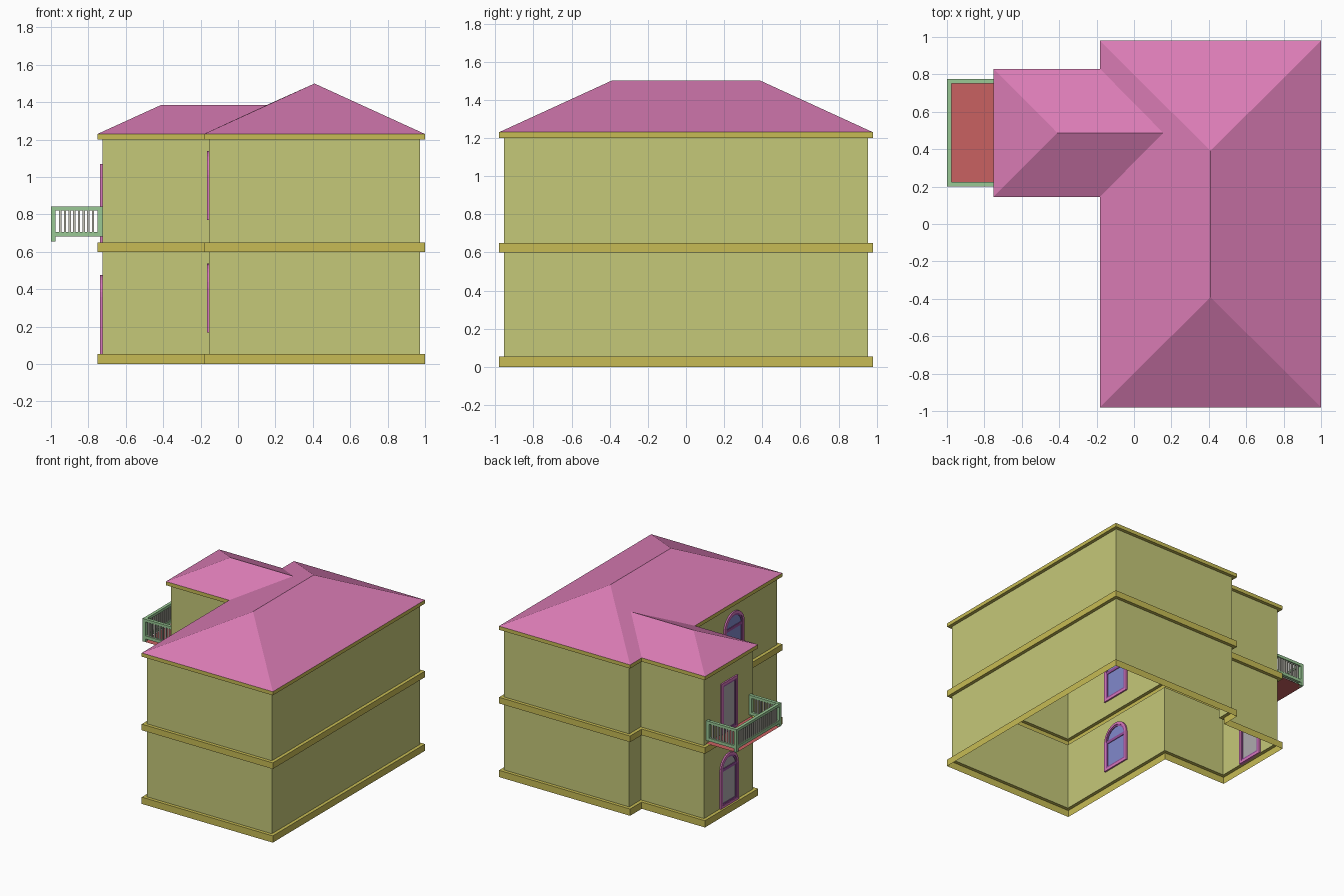
import bpy, bmesh, math

if "Cube" in bpy.data.objects:
    bpy.data.objects.remove(bpy.data.objects["Cube"])

def material(name, rgb):
    m = bpy.data.materials.new(name)
    m.diffuse_color = (*rgb, 1)
    m.use_nodes = True
    m.node_tree.nodes["Principled BSDF"].inputs["Base Color"].default_value = m.diffuse_color
    return m

WALL = material("wall_paint", (0.56, 0.58, 0.19))
TRIM = material("trim_paint", (0.57, 0.50, 0.09))
ROOF = material("roof_tile", (0.70, 0.20, 0.46))
FRAME = material("frame_pink", (0.68, 0.18, 0.50))
SASH = material("sash_purple", (0.30, 0.08, 0.33))
GLASS = material("glass_blue", (0.22, 0.25, 0.60))
DOOR = material("door_grey", (0.42, 0.40, 0.42))
RAIL = material("rail_green", (0.32, 0.58, 0.30))
BAR = material("bar_grey", (0.56, 0.55, 0.48))
DECK = material("deck_red", (0.58, 0.12, 0.12))

def mesh_object(name, verts, faces, mat):
    me = bpy.data.meshes.new(name)
    me.from_pydata(verts, [], faces)
    me.materials.append(mat)
    ob = bpy.data.objects.new(name, me)
    bpy.context.collection.objects.link(ob)
    bm = bmesh.new()
    bm.from_mesh(me)
    bmesh.ops.recalc_face_normals(bm, faces=bm.faces)
    bm.to_mesh(me)
    bm.free()
    return ob

# Plan outline: corner position and outward direction
PLAN = [(.973, -.953, 1, -1), (.973, .953, 1, 1), (-.155, .953, -1, 1), (-.155, .803, -1, 1),
        (-.725, .803, -1, 1), (-.725, .172, -1, -1), (-.155, .172, -1, -1), (-.155, -.953, -1, -1)]
O = .027  # trim overhang

def shell(name, levels, mat):
    """Open shell following the plan through (offset, z) levels."""
    n = len(PLAN)
    verts = [(x + sx * o, y + sy * o, z) for o, z in levels for x, y, sx, sy in PLAN]
    faces = [(k * n + i, k * n + (i + 1) % n, (k + 1) * n + (i + 1) % n, (k + 1) * n + i)
             for k in range(len(levels) - 1) for i in range(n)]
    ob = mesh_object(name, verts, faces, mat)
    return ob

# Storeys and trim bands
shell("base_plinth", [(O, 0), (O, .055), (0, .055)], TRIM)
shell("lower_walls", [(0, .055), (0, .6)], WALL)
shell("floor_band", [(0, .6), (O, .6), (O, .65), (0, .65)], TRIM)
shell("upper_walls", [(0, .65), (0, 1.2)], WALL)
shell("eaves", [(0, 1.2), (O, 1.2), (O, 1.23)], TRIM)

# Hipped roof: eave corners, main ridge (8, 9), wing ridge (10, 11)
roof = [(x + sx * O, y + sy * O, 1.23) for x, y, sx, sy in PLAN]
roof += [(.409, -.391, 1.5), (.409, .391, 1.5), (-.41, .4875, 1.386), (.156, .4875, 1.386)]
mesh_object("hipped_roof", roof, [(0, 1, 9, 8), (1, 2, 9), (7, 0, 8), (2, 3, 11, 6, 7, 8, 9),
                                  (3, 4, 10, 11), (4, 5, 10), (5, 6, 11, 10)], ROOF)

def boxes(name, bounds, mat):
    """One object from many (x0, x1, y0, y1, z0, z1) boxes."""
    verts, faces = [], []
    for x0, x1, y0, y1, z0, z1 in bounds:
        b = len(verts)
        verts += [(x, y, z) for z in (z0, z1) for x, y in ((x0, y0), (x1, y0), (x1, y1), (x0, y1))]
        faces += [tuple(b + i for i in f) for f in ((3, 2, 1, 0), (4, 5, 6, 7), (0, 1, 5, 4),
                                                    (1, 2, 6, 5), (2, 3, 7, 6), (3, 0, 4, 7))]
    return mesh_object(name, verts, faces, mat)

def outline(hw, z0, top, arched, inset):
    hw, z0 = hw - inset, z0 + inset
    pts = [(-hw, z0), (hw, z0)]
    if arched:
        return pts + [(hw * math.cos(math.pi * i / 14), top + hw * math.sin(math.pi * i / 14))
                      for i in range(15)]
    return pts + [(hw, top - inset), (-hw, top - inset)]

def ring(name, outer, inner, x, yc, d, mat):
    n = len(outer)
    verts = [(xx, yc + y, z) for xx in (x - d, x + d) for loop in (outer, inner) for y, z in loop]
    faces = []
    for i in range(n):
        j = (i + 1) % n
        for a, b in ((0, n), (n, 3 * n), (3 * n, 2 * n), (2 * n, 0)):
            faces.append((a + i, a + j, b + j, b + i))
    mesh_object(name, verts, faces, mat)

def opening(name, x, yc, z0, top, hw, arched, pane_mat):
    """Casing, sash, crossbar and pane set through a wall facing -x."""
    a, b, c = (outline(hw, z0, top, arched, t) for t in (0, .02, .034))
    ring(name + "_casing", a, b, x, yc, .012, FRAME)
    ring(name + "_sash", b, c, x, yc, .008, SASH)
    n = len(c)
    verts = [(xx, yc + y, z) for xx in (x - .003, x + .003) for y, z in c]
    faces = [tuple(range(n)), tuple(range(n, 2 * n))]
    faces += [(i, (i + 1) % n, n + (i + 1) % n, n + i) for i in range(n)]
    mesh_object(name + "_pane", verts, faces, pane_mat)
    if arched:
        w = hw - .02
        boxes(name + "_crossbar", [(x - .008, x + .008, yc - w, yc + w, top - .012, top + .012)], SASH)

# Windows on the main left wall, doors on the wing end
opening("lower_window", -.155, -.39, .17, .41, .128, True, GLASS)
opening("upper_window", -.155, -.39, .77, 1.01, .128, True, GLASS)
opening("lower_door", -.725, .4875, .055, .36, .115, True, DOOR)
opening("balcony_door", -.725, .4875, .65, 1.07, .105, False, DOOR)

# Balcony deck
X0, X1, Y0, Y1, W = -1.0, -.725, .2, .775, .025
mesh_object("balcony_deck", [(X0, Y0, .656), (X1, Y0, .656), (X1, Y1, .656), (X0, Y1, .656)],
            [(0, 1, 2, 3)], DECK)

# Top and bottom rails on three sides
rails = []
for z0, z1 in ((.681, .706), (.82, .842)):
    rails += [(X0, X0 + W, Y0 + W, Y1 - W, z0, z1)]
    rails += [(X0 + W, X1 - W, y, y + W, z0, z1) for y in (Y0, Y1 - W)]
boxes("balcony_rails", rails, RAIL)

# Corner and wall posts
boxes("balcony_posts", [(x, x + W, y, y + W, z, .843) for x, z in ((X0, .656), (X1 - W, .681))
                        for y in (Y0, Y1 - W)], RAIL)

# Balusters
bars, t = [], .006
for i in range(1, 9):
    x = X0 + W + (X1 - X0 - 2 * W) * i / 9
    bars += [(x - t, x + t, y + .5 * W - t, y + .5 * W + t, .706, .82) for y in (Y0, Y1 - W)]
for i in range(1, 21):
    y = Y0 + W + (Y1 - Y0 - 2 * W) * i / 21
    bars.append((X0 + .5 * W - t, X0 + .5 * W + t, y - t, y + t, .706, .82))
boxes("balcony_balusters", bars, BAR)
